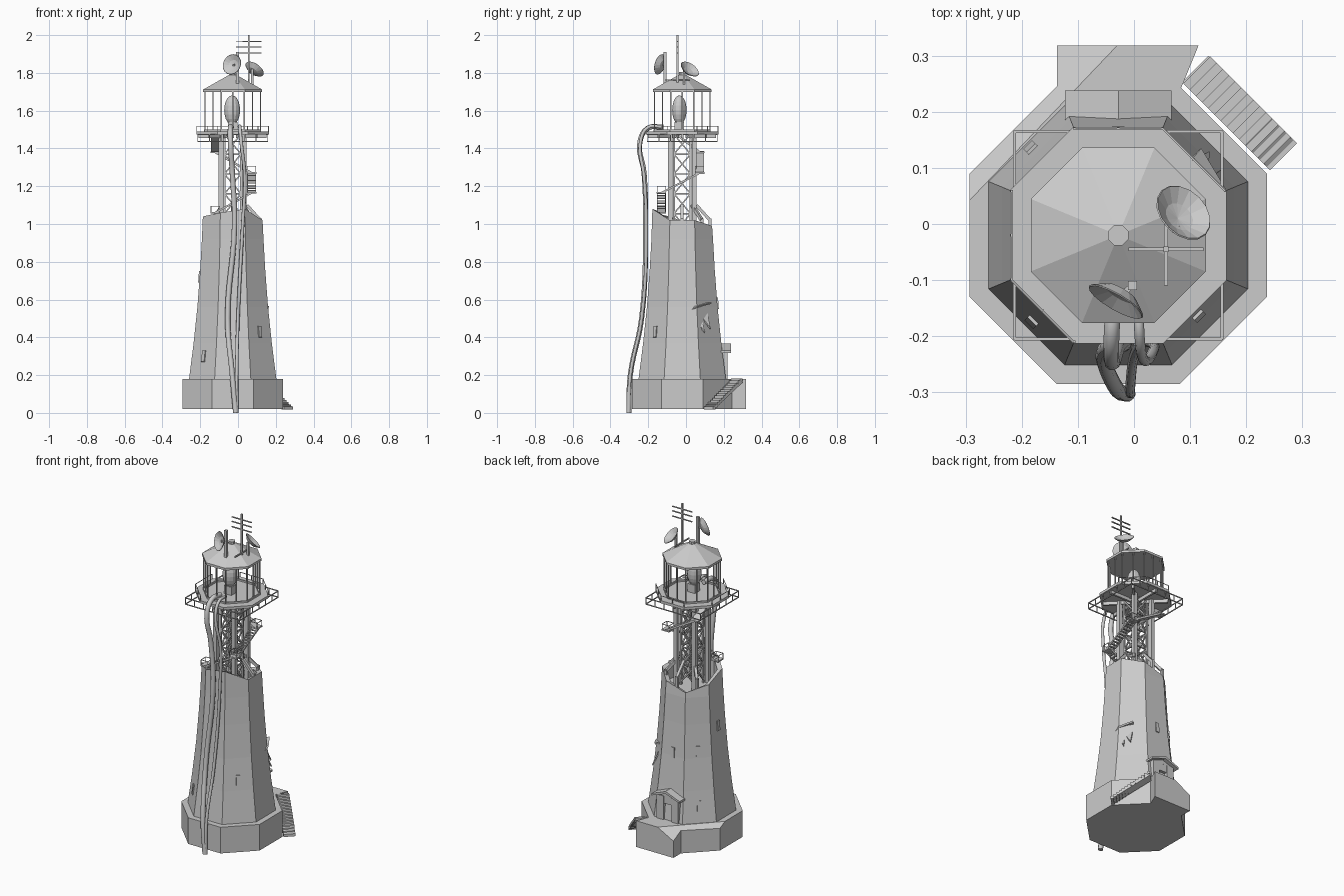
import bpy, bmesh, math
from mathutils import Vector, Matrix

if "Cube" in bpy.data.objects:
    bpy.data.objects.remove(bpy.data.objects["Cube"])

CX, CY = -0.028, -0.02          # tower axis
grey = bpy.data.materials.new("plain grey")
grey.diffuse_color = (0.6, 0.6, 0.6, 1)
grey.use_nodes = True
grey.node_tree.nodes["Principled BSDF"].inputs["Base Color"].default_value = grey.diffuse_color


def finish(name, bm):
    bmesh.ops.recalc_face_normals(bm, faces=bm.faces)
    me = bpy.data.meshes.new(name)
    bm.to_mesh(me)
    bm.free()
    me.materials.append(grey)
    ob = bpy.data.objects.new(name, me)
    bpy.context.collection.objects.link(ob)
    return ob


def polar(apothem, k, z):
    """Corner k of the octagon with the given apothem."""
    r, a = apothem / math.cos(math.pi / 8), math.pi / 8 + k * math.pi / 4
    return Vector((CX + r * math.cos(a), CY + r * math.sin(a), z))


def facing(r, deg, z):
    a = math.radians(deg)
    return Vector((CX + r * math.cos(a), CY + r * math.sin(a), z))


def loft(bm, rings, caps=True):
    vs = [[bm.verts.new(p) for p in ring] for ring in rings]
    n = len(vs[0])
    for lo, hi in zip(vs, vs[1:]):
        for i in range(n):
            bm.faces.new((lo[i], lo[(i + 1) % n], hi[(i + 1) % n], hi[i]))
    if caps:
        bm.faces.new(vs[0])
        bm.faces.new(vs[-1])


def octagon(name, profile):
    bm = bmesh.new()
    loft(bm, [[polar(r, k, z) for k in range(8)] for r, z in profile])
    return finish(name, bm)


def bars(name, items):
    """Boxes from p to q, width w (sideways) and height h."""
    bm = bmesh.new()
    for p, q, w, h in items:
        p, q = Vector(p), Vector(q)
        d = q - p
        m = Matrix.Translation((p + q) / 2) @ d.to_track_quat('Z', 'Y').to_matrix().to_4x4()
        bmesh.ops.create_cube(bm, size=1, matrix=m @ Matrix.Diagonal((w, h, d.length, 1)))
    return finish(name, bm)


def slab(name, pts, z0, z1):
    bm = bmesh.new()
    loft(bm, [[Vector((x, y, z)) for x, y in pts] for z in (z0, z1)])
    return finish(name, bm)


def chip(ob):
    """Slice off the broken back left corner."""
    bm = bmesh.new()
    bm.from_mesh(ob.data)
    res = bmesh.ops.bisect_plane(bm, geom=bm.verts[:] + bm.edges[:] + bm.faces[:], clear_outer=True,
                                 plane_co=(-0.03, 0.318, 0.18), plane_no=(-0.43, 0.41, 0.8))
    bmesh.ops.holes_fill(bm, edges=[e for e in bm.edges if e.is_boundary])
    bmesh.ops.recalc_face_normals(bm, faces=bm.faces)
    bm.to_mesh(ob.data)
    bm.free()


# Base, rear landing and stair
chip(octagon("base", [(0.265, 0.02), (0.265, 0.18)]))
chip(slab("landing", [(-0.137, 0.24), (0.083, 0.24), (0.115, 0.318), (-0.137, 0.318)], 0.02, 0.18))
steps = []
for i in range(14):
    a = Vector((0.088, 0.25)) + Vector((0.154, -0.154)) * (i + 0.5) / 14
    b = a + Vector((0.048, 0.048))
    z = 0.18 - 0.16 * (i + 0.5) / 14
    steps.append(((*a, z), (*b, z), 0.0165, 0.016))
bars("base_stair", steps)
bars("stair_slab", [((0.112, 0.274, 0.165), (0.262, 0.124, 0.025), 0.066, 0.012)])

# Flared masonry tower with broken rim and hollow top
PROFILE = [(0.231, 0.18), (0.207, 0.37), (0.187, 0.56), (0.172, 0.76), (0.163, 0.92)]
RIM = [1.02, 0.99, 0.95, 0.99, 1.04, 1.06, 1.08, 1.02]
bm = bmesh.new()
rings = [[polar(r, k, z) for k in range(8)] for r, z in PROFILE]
rings += [[polar(0.158, k, RIM[k]) for k in range(8)], [polar(0.132, k, RIM[k] - 0.01) for k in range(8)],
          [polar(0.132, k, 0.93) for k in range(8)]]
loft(bm, rings)
finish("tower", bm)


def radius(z):
    for (r0, z0), (r1, z1) in zip(PROFILE, PROFILE[1:]):
        if z <= z1:
            return r0 + (r1 - r0) * (z - z0) / (z1 - z0)
    return 0.16


# Slit windows
bars("windows", [(facing(radius(z - 0.03), a, z - 0.03), facing(radius(z + 0.03), a, z + 0.03), 0.022, 0.012)
                 for a, z in ((-45, 0.43), (225, 0.30), (135, 0.28), (135, 0.60), (180, 0.72), (90, 0.58))])

# Rear entrance porch: two walls, lintel and gable roof
bars("porch_walls", [((CX + s * 0.05, 0.195, 0.18), (CX + s * 0.05, 0.195, 0.325), 0.045, 0.05) for s in (-1, 1)]
     + [((CX - 0.07, 0.193, 0.305), (CX + 0.07, 0.193, 0.305), 0.045, 0.05)])
bm = bmesh.new()
prof = [(-0.095, 0.318), (0, 0.352), (0.095, 0.318), (0.095, 0.33), (0, 0.367), (-0.095, 0.33)]
loft(bm, [[Vector((CX + x, y, z)) for x, z in prof] for y in (0.165, 0.238)])
bm2 = bmesh.ops.triangulate(bm, faces=[f for f in bm.faces if len(f.verts) > 4])
finish("porch_roof", bm)
bm = bmesh.new()
loft(bm, [[Vector((CX + x, y, z)) for x, z in ((-0.07, 0.325), (0.07, 0.325), (0, 0.35))] for y in (0.165, 0.216)])
finish("porch_gable", bm)

# Torn wall flap and shards on the back right side
bm = bmesh.new()
for tri in (((0.15, -0.03, 0.51), (0.165, 0.06, 0.565), (0.12, 0.135, 0.585), (0.09, 0.10, 0.585), (0.145, 0.02, 0.57)),
            ((0.14, 0.03, 0.52), (0.16, 0.10, 0.43), (0.125, 0.075, 0.53)),
            ((0.13, 0.06, 0.54), (0.135, 0.13, 0.45), (0.10, 0.11, 0.55))):
    base = [Vector(p) for p in tri]
    loft(bm, [base, [p + Vector((-0.004, -0.002, -0.008)) for p in base]])
finish("torn_flap", bm)

# Steel posts, lattice mast and props above the broken rim
bars("steel_posts", [((CX + sx * 0.062, CY + sy * 0.064, 0.93), (CX + sx * 0.062, CY + sy * 0.064, 1.475), 0.024, 0.024)
                     for sx in (-1, 1) for sy in (-1, 1)])
corners = [(CX + x * 0.044, CY + y * 0.044) for x, y in ((-1, -1), (1, -1), (1, 1), (-1, 1))]
lat = [((*c, 0.93), (*c, 1.475), 0.009, 0.009) for c in corners]
for j in range(5):
    z0, z1 = 0.95 + j * 0.105, 1.055 + j * 0.105
    for i in range(4):
        a, b = corners[i], corners[(i + 1) % 4]
        lat += [((*a, z0), (*b, z1), 0.007, 0.007), ((*b, z0), (*a, z1), 0.007, 0.007),
                ((*a, z1), (*b, z1), 0.007, 0.007)]
bars("lattice_mast", lat)
props = []
for a in (0, 45, 90, 135):
    props += [(facing(0.075, a, 1.10), facing(0.147, a, 1.02), 0.016, 0.016),
              (facing(0.147, a, 1.03), facing(0.147, a, 0.94), 0.016, 0.016)]
bars("props", props)

# Walkway spiralling round the mast
turn = [(-0.12, -0.13, 1.06), (0.072, -0.13, 1.165), (0.072, 0.072, 1.27), (-0.12, 0.072, 1.38), (-0.12, -0.05, 1.475)]
walk, rail = [], []
for i, (p, q) in enumerate(zip(turn, turn[1:])):
    p, q = Vector(p), Vector(q)
    if i > 1:
        walk.append((p, q, 0.046, 0.012))
    else:
        n = 12                                  # open treads
        side = Vector(((q - p).y, -(q - p).x, 0)).normalized() * 0.022
        for k in range(n):
            c = p.lerp(q, (k + 0.5) / n)
            walk.append((c - side, c + side, 0.01, 0.005))
        walk += [(p + s * side, q + s * side, 0.004, 0.01) for s in (-1, 1)]
    walk.append((p - Vector((0.025, 0, 0)), p + Vector((0.025, 0, 0)), 0.05, 0.008))
    if i < 3:
        for dx, dy in ((-1, -1), (1, -1), (1, 1), (-1, 1)):
            c = p + Vector((dx * 0.023, dy * 0.023, 0))
            rail.append((c, c + Vector((0, 0, 0.035)), 0.003, 0.003))
            e = p + Vector((-dy * 0.023, dx * 0.023, 0.035))
            rail.append((c + Vector((0, 0, 0.035)), e, 0.003, 0.003))
bars("spiral_walkway", walk)
bars("walkway_rails", rail)

# Gallery deck, joists and square outrigger frame
octagon("gallery_deck", [(0.193, 1.474), (0.193, 1.49)])
bars("deck_joists", [(facing(0.03, a, 1.464), facing(0.18, a, 1.464), 0.012, 0.02) for a in range(0, 360, 45)])
sq = [(CX + x * 0.185, CY + y * 0.185) for x, y in ((-1, -1), (1, -1), (1, 1), (-1, 1))]
fr = []
for i in range(4):
    a, b = Vector(sq[i]), Vector(sq[(i + 1) % 4])
    fr += [((*a, z), (*b, z), 0.005, 0.005) for z in (1.437, 1.475)]
    fr += [((*a.lerp(b, t / 6), 1.437), (*a.lerp(b, t / 6), 1.475), 0.004, 0.004) for t in range(6)]
bars("outrigger_frame", fr)
gr = []
for k in (3, 4, 0, 1):
    a, b = polar(0.19, k, 1.518), polar(0.19, k + 1, 1.518)
    gr.append((a, b, 0.003, 0.003))
    for t in (0, 0.5, 1):
        p = a.lerp(b, t)
        gr.append((p, p - Vector((0, 0, 0.035)), 0.004, 0.004))
bars("gallery_rail", gr)

# Lantern room: glazing bars, lens and roof
gb = []
for k in range(8):
    a, b = polar(0.147, k, 1.49), polar(0.147, k + 1, 1.49)
    for p in (a, a.lerp(b, 0.5)):
        gb.append((p, p + Vector((0, 0, 0.215)), 0.006, 0.006))
    gb.append((a, b, 0.008, 0.02))
bars("glazing_bars", gb)
bm = bmesh.new()
bmesh.ops.create_uvsphere(bm, u_segments=12, v_segments=10, radius=1,
                          matrix=Matrix.Translation((CX - 0.003, CY - 0.015, 1.603)) @ Matrix.Diagonal((0.042, 0.038, 0.078, 1)))
finish("lens", bm)
bars("lens_stand", [((CX, CY - 0.015, 1.485), (CX, CY - 0.015, 1.54), 0.05, 0.05)])
octagon("roof", [(0.156, 1.698), (0.156, 1.712), (0.018, 1.79), (0.018, 1.805)])


# Dishes, posts and aerial
def dish(name, centre, normal, r=0.056, depth=0.02):
    m = Matrix.Translation(centre) @ Vector(normal).to_track_quat('Z', 'Y').to_matrix().to_4x4()
    bm = bmesh.new()
    prof = [(0.01, -depth - 0.005), (0.55, -depth * 0.7 - 0.005), (1, 0), (0.97, 0.002), (0.5, -depth * 0.7), (0.01, -depth)]
    loft(bm, [[m @ Vector((r * k * math.cos(a * math.tau / 16), r * k * math.sin(a * math.tau / 16), z))
               for a in range(16)] for k, z in prof])
    finish(name, bm)


dish("front_dish", (-0.032, -0.138, 1.845), (-0.48, -0.83, 0.25))
dish("rear_dish", (0.088, 0.02, 1.82), (0.5, 0.5, 0.7))
bars("dish_posts", [((-0.003, -0.11, 1.70), (-0.003, -0.11, 1.91), 0.016, 0.016),
                    ((-0.003, -0.11, 1.845), (-0.025, -0.128, 1.842), 0.01, 0.01),
                    ((0.075, -0.01, 1.72), (0.075, -0.01, 1.82), 0.012, 0.012)])
bars("aerial", [((0.057, -0.045, 1.73), (0.057, -0.045, 2.0), 0.009, 0.009),
                ((0.057, -0.11, 1.762), (0.057, 0.022, 1.762), 0.007, 0.007)]
     + [((-0.01, -0.045, z), (0.124, -0.045, z), 0.007, 0.005) for z in (1.905, 1.937, 1.965)])


# Pipes running down the front face
def pipe(name, pts, r):
    cu = bpy.data.curves.new(name, 'CURVE')
    cu.dimensions, cu.bevel_depth, cu.bevel_resolution = '3D', r, 3
    cu.resolution_u, cu.use_fill_caps = 6, True
    sp = cu.splines.new('BEZIER')
    sp.bezier_points.add(len(pts) - 1)
    for b, p in zip(sp.bezier_points, pts):
        b.co, b.handle_left_type, b.handle_right_type = p, 'AUTO', 'AUTO'
    cu.materials.append(grey)
    bpy.context.collection.objects.link(bpy.data.objects.new(name, cu))


pipe("large_pipe", [(-0.035, -0.12, 1.513), (-0.04, -0.20, 1.508), (-0.04, -0.243, 1.44), (-0.03, -0.222, 1.27), (-0.018, -0.214, 1.0),
                    (-0.055, -0.235, 0.5), (-0.03, -0.295, 0.2), (-0.012, -0.303, 0.0)], 0.014)
pipe("small_pipe", [(0.008, -0.13, 1.515), (0.01, -0.20, 1.512), (0.016, -0.24, 1.44), (0.036, -0.222, 1.25), (0.025, -0.21, 1.0),
                    (0.0, -0.235, 0.5), (-0.007, -0.295, 0.2), (-0.006, -0.303, 0.0)], 0.009)
